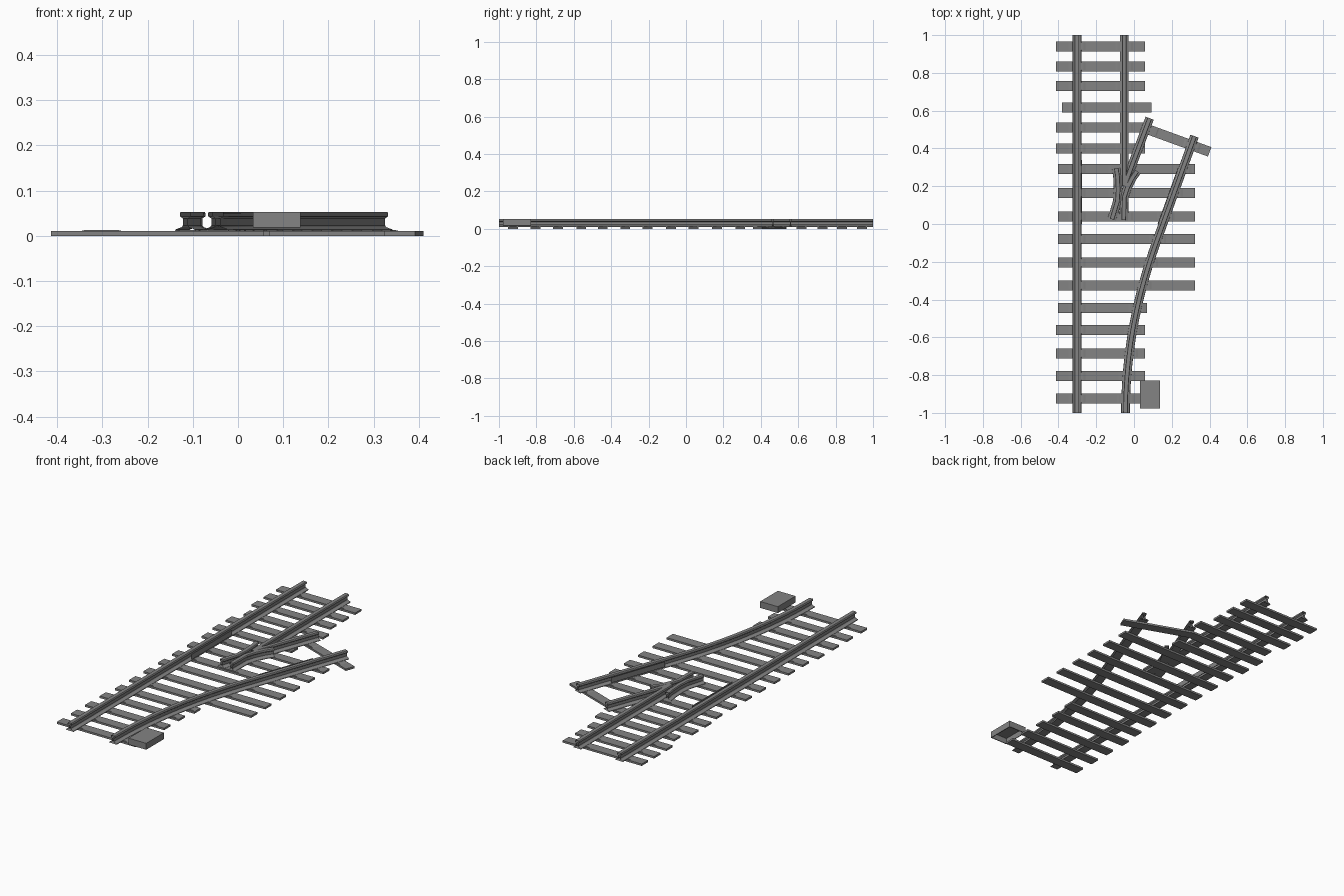
import bpy, bmesh, math
from mathutils import Vector, Matrix

if "Cube" in bpy.data.objects:
    bpy.data.objects.remove(bpy.data.objects["Cube"])

steel = bpy.data.materials.new("dark_grey")
steel.use_nodes = True
GREY = (0.23, 0.23, 0.23, 1)
steel.diffuse_color = GREY
steel.node_tree.nodes["Principled BSDF"].inputs["Base Color"].default_value = GREY


def finish(name, bm):
    bmesh.ops.recalc_face_normals(bm, faces=bm.faces)
    mesh = bpy.data.meshes.new(name)
    bm.to_mesh(mesh)
    bm.free()
    mesh.materials.append(steel)
    obj = bpy.data.objects.new(name, mesh)
    bpy.context.collection.objects.link(obj)
    return obj


def add_box(bm, x0, x1, y0, y1, z0, z1, taper=0):
    verts = bmesh.ops.create_cube(bm, size=1)["verts"]
    for v in verts:
        top = v.co.z > 0
        x, y = v.co.x, v.co.y
        v.co.x = (x0 + x1) / 2 + x * (x1 - x0 - (2 * taper if top else 0))
        v.co.y = (y0 + y1) / 2 + y * (y1 - y0)
        v.co.z = z1 if top else z0
    return verts


# Rail cross-section: one half, mirrored to close the outline
HALF = [(0.023, 0.011), (0.022, 0.014), (0.008, 0.019), (0.005, 0.023),
        (0.005, 0.038), (0.012, 0.043), (0.012, 0.050), (0.010, 0.053)]
RAIL = HALF + [(-s, z) for s, z in reversed(HALF)]


def sweep(name, path, profile):
    """Open-ended sweep of a closed (sideways, height) profile along a ground path."""
    pts = [Vector(p) for p in path]
    bm = bmesh.new()
    rings = []
    for i, p in enumerate(pts):
        t = (pts[min(i + 1, len(pts) - 1)] - pts[max(i - 1, 0)]).normalized()
        side = Vector((t.y, -t.x))
        rings.append([bm.verts.new((p.x + side.x * s, p.y + side.y * s, z))
                      for s, z in profile])
    n = len(profile)
    for a, b in zip(rings, rings[1:]):
        for k in range(n):
            bm.faces.new((a[k], a[(k + 1) % n], b[(k + 1) % n], b[k]))
    obj = finish(name, bm)
    bpy.ops.object.select_all(action="DESELECT")
    obj.select_set(True)
    bpy.context.view_layer.objects.active = obj
    bpy.ops.object.shade_smooth_by_angle(angle=math.radians(30))
    return obj


LEFT_X, RIGHT_X = -0.302, -0.052


def curve_x(y):
    """Diverging rail: gentle curve that runs into a straight."""
    return -0.045 + 0.2 * (min(y, -0.1) + 1) ** 2 + 0.36 * max(y + 0.1, 0)


# Running rails
sweep("straight_outer_rail", [(LEFT_X, -1), (LEFT_X, 1)], RAIL)
sweep("straight_inner_rail", [(RIGHT_X, 0.2), (RIGHT_X, 1)], RAIL)
ys = [-1 + 0.9 * i / 18 for i in range(19)] + [0.465]
sweep("curved_outer_rail", [(curve_x(y), y) for y in ys], RAIL)
sweep("curved_inner_rail", [(-0.052, 0.2), (0.083, 0.56)], RAIL)

# Wing rails beside the crossing nose
sweep("wing_rail_right", [(-0.117, 0.025), (-0.088, 0.12), (-0.084, 0.18),
                         (-0.087, 0.25), (-0.094, 0.295)], RAIL)
sweep("wing_rail_left", [(-0.054, 0.02), (-0.052, 0.14), (-0.036, 0.19),
                        (-0.012, 0.24), (0.015, 0.28)], RAIL)

# Slim check rails on the inner sides
CHECK = [(-0.002, 0.02), (0.002, 0.02), (0.002, 0.048), (-0.002, 0.048)]
sweep("straight_check_rail", [(-0.276, 0.0), (-0.276, 0.34)], CHECK)
sweep("curved_check_rail", [(curve_x(y) - 0.026, y) for y in (0.0, 0.3)], CHECK)

# Sleepers: positions along the track with left and right ends
SHORT, SHIFTED, LONG, MIDDLE = (-0.413, 0.058), (-0.38, 0.092), (-0.402, 0.324), (-0.402, 0.07)
groups = [(SHORT, (0.94, 0.835, 0.73, 0.51, 0.40, -0.56, -0.685, -0.805, -0.925)),
          (SHIFTED, (0.617,)),
          (LONG, (0.29, 0.165, 0.04, -0.08, -0.205, -0.325)),
          (MIDDLE, (-0.445,))]
TIE, W = 0.0105, 0.0265
sleepers, plates = bmesh.new(), bmesh.new()


def add_plate(x, y, half=0.05):
    add_box(plates, x - half, x + half, y - 0.02, y + 0.02, TIE - 0.001, 0.013, 0.015)


for (x0, x1), rows in groups:
    for y in rows:
        add_box(sleepers, x0, x1, y - W, y + W, 0, TIE)
        add_plate(LEFT_X, y)
        if y < 0.3:
            add_plate(curve_x(y), y)
        if y > 0.3:
            add_plate(RIGHT_X, y)
        elif y > 0:
            add_plate(-0.07, y, 0.07)

# Slanted sleeper under the diverging ends
verts = add_box(sleepers, -0.19, 0.19, -W, W, 0, TIE)
turn = Matrix.Translation((0.222, 0.447, 0)) @ Matrix.Rotation(math.radians(-20), 4, "Z")
bmesh.ops.transform(sleepers, matrix=turn, verts=verts)
verts = add_box(plates, -0.17, -0.10, -0.02, 0.02, TIE - 0.001, 0.013, 0.01)
verts += add_box(plates, 0.04, 0.14, -0.02, 0.02, TIE - 0.001, 0.013, 0.015)
bmesh.ops.transform(plates, matrix=turn, verts=verts)
finish("sleepers", sleepers)
finish("rail_plates", plates)

# Switch motor housing: hollow, open underneath
box = bmesh.new()
add_box(box, 0.033, 0.138, -0.978, -0.828, 0.018, 0.0525)
box.normal_update()
floor = [f for f in box.faces if f.normal.z < -0.9]
bmesh.ops.delete(box, geom=floor, context="FACES_ONLY")
housing = finish("motor_housing", box)
shell = housing.modifiers.new("wall", "SOLIDIFY")
shell.thickness = 0.006
shell.offset = -1
